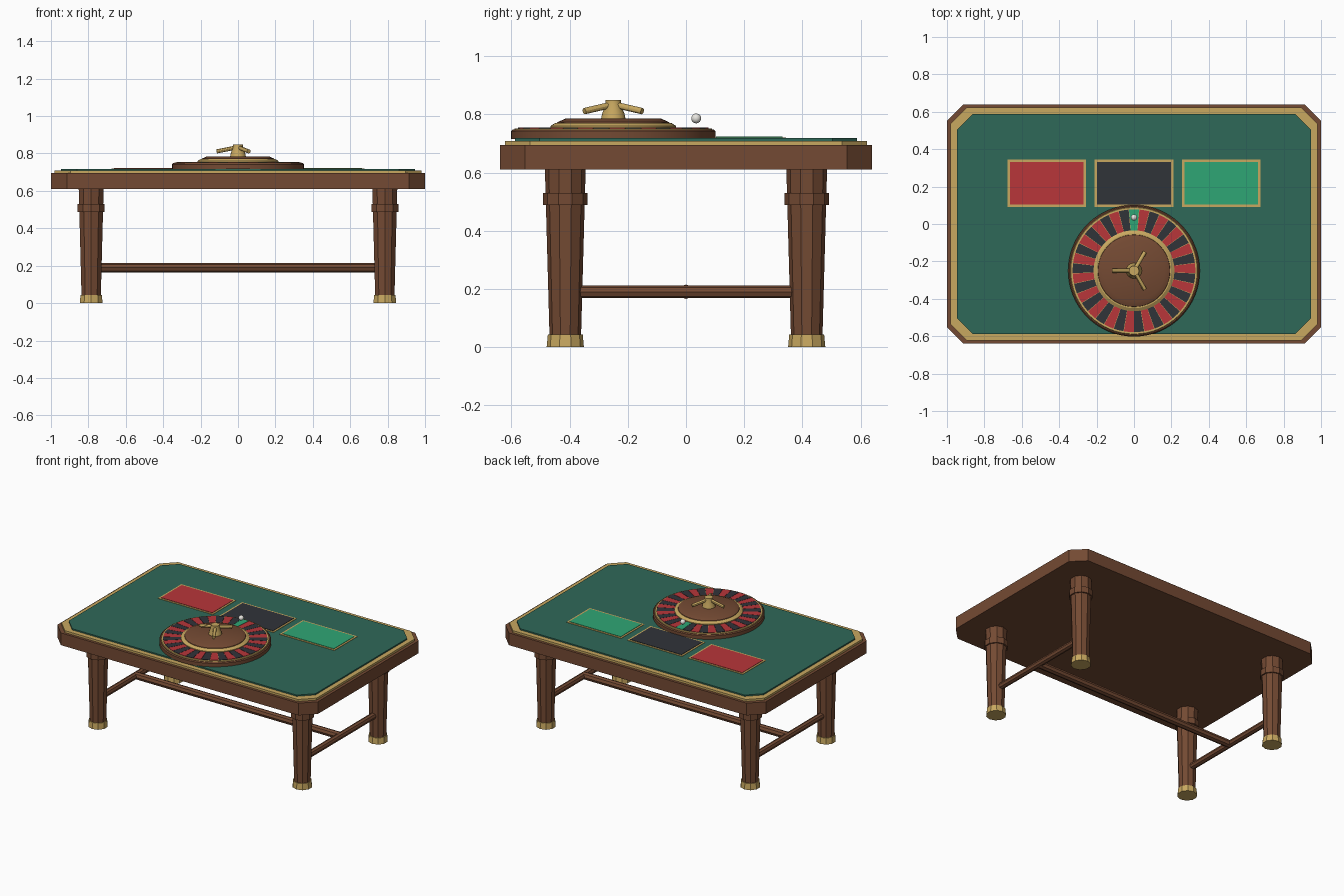
import bpy, bmesh
from math import sin, cos, pi, radians
from mathutils import Vector

if "Cube" in bpy.data.objects:
    bpy.data.objects.remove(bpy.data.objects["Cube"])


def make_mat(name, hexcode):
    m = bpy.data.materials.new(name)
    rgb = [int(hexcode[i:i + 2], 16) / 255 for i in (0, 2, 4)]
    m.diffuse_color = [c / 12.92 if c < 0.04 else ((c + 0.055) / 1.055) ** 2.4 for c in rgb] + [1]
    m.use_nodes = True
    m.node_tree.nodes["Principled BSDF"].inputs["Base Color"].default_value = m.diffuse_color
    return m


WOOD = make_mat("wood", "744A33")
GOLD = make_mat("brass", "C8A860")
FELT = make_mat("felt", "2F6858")
RED = make_mat("red", "B8363A")
BLACK = make_mat("black", "303339")
GREEN = make_mat("green", "2FA675")
IVORY = make_mat("ivory", "E8E6E0")


def finish(name, bm, mat, smooth=False):
    bmesh.ops.recalc_face_normals(bm, faces=bm.faces[:])
    me = bpy.data.meshes.new(name)
    bm.to_mesh(me)
    bm.free()
    me.materials.append(mat)
    ob = bpy.data.objects.new(name, me)
    bpy.context.collection.objects.link(ob)
    if smooth:
        bpy.ops.object.select_all(action='DESELECT')
        ob.select_set(True)
        bpy.context.view_layer.objects.active = ob
        bpy.ops.object.shade_smooth_by_angle(angle=radians(30))
    return ob


def prism(bm, pts, z0, z1):
    lo = [bm.verts.new((x, y, z0)) for x, y in pts]
    hi = [bm.verts.new((x, y, z1)) for x, y in pts]
    n = len(pts)
    bm.faces.new(lo[::-1])
    bm.faces.new(hi)
    for i in range(n):
        bm.faces.new((lo[i], lo[(i + 1) % n], hi[(i + 1) % n], hi[i]))


def slab(name, hx, hy, c, z0, z1, mat):
    # rectangle with cut corners
    bm = bmesh.new()
    prism(bm, [(hx - c, -hy), (hx, c - hy), (hx, hy - c), (hx - c, hy),
               (c - hx, hy), (-hx, hy - c), (-hx, c - hy), (c - hx, -hy)], z0, z1)
    return finish(name, bm, mat)


def box(name, x, y, hx, hy, z0, z1, mat):
    bm = bmesh.new()
    prism(bm, [(x - hx, y - hy), (x + hx, y - hy), (x + hx, y + hy), (x - hx, y + hy)], z0, z1)
    return finish(name, bm, mat)


def lathe(name, profile, x, y, n, mat, smooth=False):
    # profile of (radius, z) from bottom to top, capped at both ends
    bm = bmesh.new()
    rings = [[bm.verts.new((x + r * sin(2 * pi * i / n), y + r * cos(2 * pi * i / n), z))
              for i in range(n)] for r, z in profile]
    for a, b in zip(rings, rings[1:]):
        for i in range(n):
            j = (i + 1) % n
            bm.faces.new((a[i], a[j], b[j], b[i]))
    bm.faces.new(rings[0])
    bm.faces.new(rings[-1])
    return finish(name, bm, mat, smooth)


def rod(name, a, b, r1, r2, n, mat, smooth=False):
    a, b = Vector(a), Vector(b)
    bm = bmesh.new()
    bmesh.ops.create_cone(bm, cap_ends=True, segments=n, radius1=r1, radius2=r2, depth=(b - a).length)
    rot = (b - a).to_track_quat('Z', 'Y').to_matrix().to_4x4()
    bm.transform(rot)
    bmesh.ops.translate(bm, vec=(a + b) / 2, verts=bm.verts[:])
    return finish(name, bm, mat, smooth)


# table top, brass trim and felt
slab("table_top", 1.0, 0.64, 0.087, 0.61, 0.695, WOOD)
slab("brass_trim", 0.98, 0.622, 0.085, 0.695, 0.709, GOLD)
slab("felt_surface", 0.947, 0.588, 0.085, 0.705, 0.718, FELT)

# betting panels
for label, x, mat in (("red", -0.467, RED), ("black", 0, BLACK), ("green", 0.467, GREEN)):
    box(label + "_panel_border", x, 0.217, 0.21, 0.127, 0.716, 0.7205, GOLD)
    box(label + "_panel", x, 0.217, 0.197, 0.114, 0.718, 0.723, mat)

# legs with collars and brass feet
LX, LY = 0.785, 0.415
for sy, side in ((-1, "front"), (1, "back")):
    for sx, hand in ((-1, "left"), (1, "right")):
        x, y, tag = sx * LX, sy * LY, side + "_" + hand
        lathe(tag + "_leg", [(0.054, 0.03), (0.07, 0.61)], x, y, 10, WOOD)
        lathe(tag + "_collar", [(0.076, 0.488), (0.076, 0.53)], x, y, 10, WOOD)
        lathe(tag + "_foot", [(0.064, 0), (0.06, 0.043)], x, y, 10, GOLD)

# stretchers
for sx, hand in ((-1, "left"), (1, "right")):
    rod(hand + "_stretcher", (sx * LX, -LY, 0.19), (sx * LX, LY, 0.19), 0.022, 0.022, 8, WOOD)
rod("long_stretcher", (-LX, 0, 0.19), (LX, 0, 0.19), 0.025, 0.025, 8, WOOD)

# wheel body
WY = -0.25
lathe("wheel_base", [(0.352, 0.716), (0.352, 0.742), (0.346, 0.748)], 0, WY, 64, WOOD, True)
lathe("wheel_rim", [(0.342, 0.745), (0.338, 0.752)], 0, WY, 64, GOLD, True)

# numbered pockets: one green, the others alternate red and black
N, SUB, RI, RO = 37, 3, 0.20, 0.328
meshes = {"green": bmesh.new(), "red": bmesh.new(), "black": bmesh.new()}
for k in range(N):
    key = "green" if k == 0 else ("red" if k % 2 else "black")
    angs = [2 * pi * (k - 0.48 + 0.96 * s / SUB) / N for s in range(SUB + 1)]
    pts = [(r * sin(t), WY + r * cos(t))
           for r, seq in ((RI, angs), (RO, angs[::-1])) for t in seq]
    prism(meshes[key], pts, 0.747, 0.755)
for key, mat in (("green", GREEN), ("red", RED), ("black", BLACK)):
    finish(key + "_pockets", meshes[key], mat)

# rotor: brass ring, wooden cone, hub
lathe("rotor_ring", [(0.216, 0.75), (0.216, 0.76), (0.2, 0.77)], 0, WY, 64, GOLD, True)
lathe("rotor_cone", [(0.195, 0.766), (0.192, 0.773), (0.165, 0.785)], 0, WY, 48, WOOD, True)
lathe("hub", [(0.043, 0.78), (0.039, 0.80), (0.027, 0.835), (0.027, 0.849)], 0, WY, 16, GOLD, True)

# turret arms
for i in range(3):
    t = radians(60 + 120 * i)
    rod("arm_%d" % (i + 1), (0, WY, 0.834), (0.115 * cos(t), WY + 0.115 * sin(t), 0.811),
        0.011, 0.011, 12, GOLD, True)

# ball
bm = bmesh.new()
bmesh.ops.create_uvsphere(bm, u_segments=20, v_segments=12, radius=0.017)
bmesh.ops.translate(bm, vec=(0, 0.035, 0.786), verts=bm.verts[:])
finish("ball", bm, IVORY, True)
